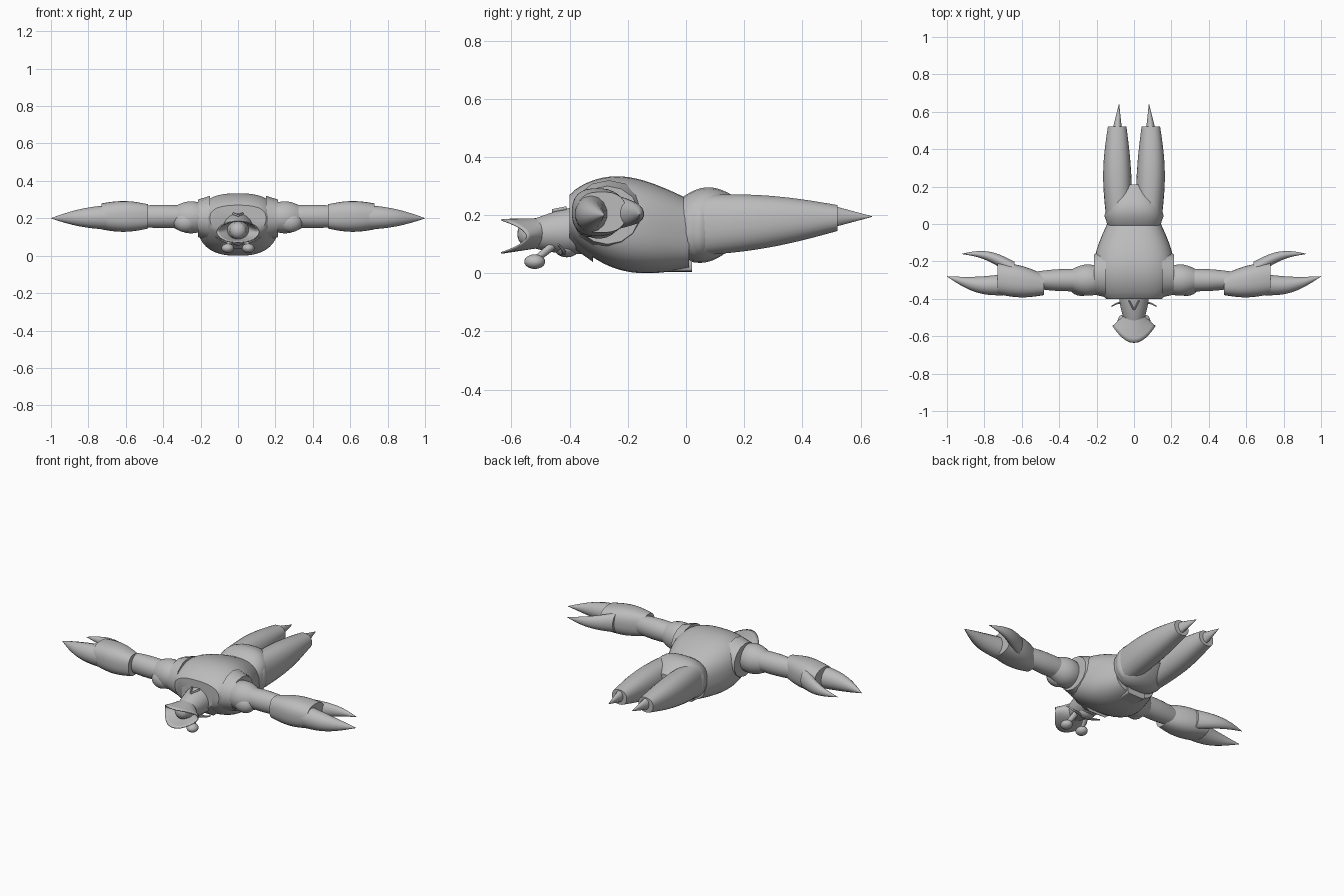
import bpy, bmesh, math
from mathutils import Vector

if "Cube" in bpy.data.objects:
    bpy.data.objects.remove(bpy.data.objects["Cube"], do_unlink=True)

shade = (0.5, 0.5, 0.5, 1)
grey = bpy.data.materials.new("plain grey")
grey.use_nodes = True
grey.diffuse_color = shade
grey.node_tree.nodes["Principled BSDF"].inputs["Base Color"].default_value = shade


def finish(name, bm, mirror=False):
    """Turn a bmesh into a smooth shaded object, optionally mirrored in x."""
    bmesh.ops.recalc_face_normals(bm, faces=bm.faces)
    mesh = bpy.data.meshes.new(name)
    bm.to_mesh(mesh)
    bm.free()
    mesh.materials.append(grey)
    part = bpy.data.objects.new(name, mesh)
    bpy.context.collection.objects.link(part)
    if mirror:
        part.modifiers.new("mirror", "MIRROR").use_mirror_merge = False
    bpy.ops.object.select_all(action="DESELECT")
    part.select_set(True)
    bpy.context.view_layer.objects.active = part
    bpy.ops.object.shade_smooth_by_angle(angle=math.radians(40))
    return part


def skin(bm, rings):
    """Bridge neighbouring closed rings of vertices with quads."""
    for near, far in zip(rings, rings[1:]):
        for i in range(len(near)):
            bm.faces.new((near[i], near[i - 1], far[i - 1], far[i]))


def signed_power(value, exponent):
    return math.copysign(abs(value) ** exponent, value)


def tapered(name, start, end, first, last, bulge=0.0, skew=1.0, bend=(0, 0, 0),
            power=2.0, sides=28, steps=16, mirror=False):
    """Body between two points; first and last are (width, height) radii.

    The bulge swells its middle, skew moves the swelling towards the start,
    and bend bows the centre line.
    """
    start, end, bend = Vector(start), Vector(end), Vector(bend)
    along = end - start
    across = Vector((0, 1, 0)) if abs(along.x) > abs(along.y) else Vector((1, 0, 0))
    up = Vector((0, 0, 1))
    bm = bmesh.new()
    rings = []
    for step in range(steps + 1):
        t = step / steps
        swell = bulge * math.sin(math.pi * t ** skew)
        centre = start.lerp(end, t) + bend * math.sin(math.pi * t)
        width, height = (a + (b - a) * t + swell for a, b in zip(first, last))
        ring = []
        for i in range(sides):
            angle = math.tau * (i + 0.5) / sides
            u = width * signed_power(math.cos(angle), 2 / power)
            v = height * signed_power(math.sin(angle), 2 / power)
            ring.append(bm.verts.new(centre + across * u + up * v))
        rings.append(ring)
    skin(bm, rings)
    bm.faces.new(rings[0])
    bm.faces.new(rings[-1])
    return finish(name, bm, mirror)


def ball(name, centre, radii, mirror=False):
    bm = bmesh.new()
    bmesh.ops.create_uvsphere(bm, u_segments=20, v_segments=12, radius=1)
    bmesh.ops.scale(bm, vec=radii, verts=bm.verts)
    bmesh.ops.translate(bm, vec=centre, verts=bm.verts)
    return finish(name, bm, mirror)


point = (0.001, 0.001)

# Shell-like torso with an octagonal neck opening and a belly flap at the hem
tapered("torso", start=(0, -0.4, 0.2), end=(0, 0.01, 0.135), first=(0.15, 0.07),
        last=(0.14, 0.12), bulge=0.07, skew=0.8, power=2.6, sides=40, steps=24)
tapered("collar", start=(0, -0.32, 0.15), end=(0, -0.4, 0.17), first=(0.15, 0.12),
        last=(0.11, 0.08), sides=8, steps=1)
tapered("belly_flap", start=(0, -0.1, 0.03), end=(0, 0.02, 0.03), first=(0.06, 0.025),
        last=(0.06, 0.025), power=6, steps=1)

# Hips, belt, legs and pointed feet
tapered("hips", start=(0, -0.02, 0.155), end=(0, 0.21, 0.185), first=(0.135, 0.1),
        last=(0.05, 0.05), bulge=0.05, skew=0.9, power=2.6)
tapered("belt", start=(0, 0.02, 0.155), end=(0, 0.07, 0.16), first=(0.15, 0.105),
        last=(0.15, 0.115), bulge=0.008, power=2.6, steps=6)
tapered("leg", start=(0.08, 0.04, 0.165), end=(0.09, 0.52, 0.19), first=(0.07, 0.105),
        last=(0.05, 0.045), bulge=0.015, bend=(0.005, 0, 0), power=2.3, mirror=True)
tapered("foot_spike", start=(0.09, 0.5, 0.195), end=(0.08, 0.64, 0.195),
        first=(0.027, 0.04), last=point, sides=12, mirror=True)

# Arms: socket rim, shoulder, pad and upper arm
tapered("arm_socket", start=(0.15, -0.265, 0.2), end=(0.215, -0.27, 0.2),
        first=(0.13, 0.12), last=(0.11, 0.1), sides=14, steps=2, mirror=True)
tapered("shoulder", start=(0.19, -0.3, 0.205), end=(0.345, -0.3, 0.205),
        first=(0.075, 0.075), last=(0.05, 0.055), bulge=0.02, mirror=True)
ball("shoulder_pad", centre=(0.28, -0.335, 0.18), radii=(0.065, 0.05, 0.055), mirror=True)
tapered("upper_arm", start=(0.31, -0.3, 0.21), end=(0.53, -0.3, 0.21), first=(0.06, 0.06),
        last=(0.045, 0.055), bulge=0.005, mirror=True)

# Claws: palm, thumb and long finger
tapered("claw_palm", start=(0.48, -0.325, 0.21), end=(0.73, -0.29, 0.21),
        first=(0.055, 0.065), last=(0.085, 0.07), bulge=0.015, power=2.5, mirror=True)
tapered("claw_thumb", start=(0.64, -0.245, 0.21), end=(0.92, -0.16, 0.2),
        first=(0.045, 0.06), last=point, bulge=0.003, bend=(0, 0.03, 0), sides=14, mirror=True)
tapered("claw_finger", start=(0.7, -0.325, 0.205), end=(1, -0.28, 0.2),
        first=(0.058, 0.065), last=point, bulge=0.012, bend=(0, -0.02, 0), sides=14, mirror=True)

# Head, looking downwards, with stalked eyes, whiskers and brow ridges
tapered("head", start=(0, -0.34, 0.15), end=(0, -0.54, 0.135), first=(0.085, 0.085),
        last=(0.045, 0.045), bulge=0.008)
ball("crown", centre=(0, -0.54, 0.135), radii=(0.045, 0.04, 0.045))
ball("jaw", centre=(0, -0.41, 0.09), radii=(0.05, 0.045, 0.035))
tapered("eye_stalk", start=(0.03, -0.44, 0.11), end=(0.055, -0.52, 0.045),
        first=(0.018, 0.02), last=(0.012, 0.015), sides=12, mirror=True)
ball("eye", centre=(0.055, -0.52, 0.04), radii=(0.033, 0.036, 0.025), mirror=True)
tapered("whisker", start=(0.02, -0.43, 0.07), end=(0.12, -0.44, 0.1), first=(0.009, 0.009),
        last=(0.004, 0.004), bend=(0, 0.015, -0.01), sides=8, mirror=True)
tapered("brow_ridge", start=(0, -0.46, 0.215), end=(0.025, -0.41, 0.225),
        first=(0.005, 0.006), last=(0.005, 0.006), sides=8, steps=4, mirror=True)

# Flared crest: a thin cup whose rim sweeps forward above and below
bm = bmesh.new()
rows, around = 6, 32
rings = []
for row in range(rows + 1):
    t = row / rows
    ring = []
    for i in range(around):
        angle = math.tau * i / around
        sweep = math.sin(angle)
        x = (0.05 + 0.065 * t) * math.cos(angle)
        y = -0.485 - t * (0.06 + 0.09 * sweep ** 2)
        z = 0.14 - 0.013 * t + (0.05 + 0.01 * t) * sweep
        ring.append(bm.verts.new((x, y, z)))
    rings.append(ring)
skin(bm, rings)
crest = finish("head_crest", bm)
crest.modifiers.new("thickness", "SOLIDIFY").thickness = 0.006
